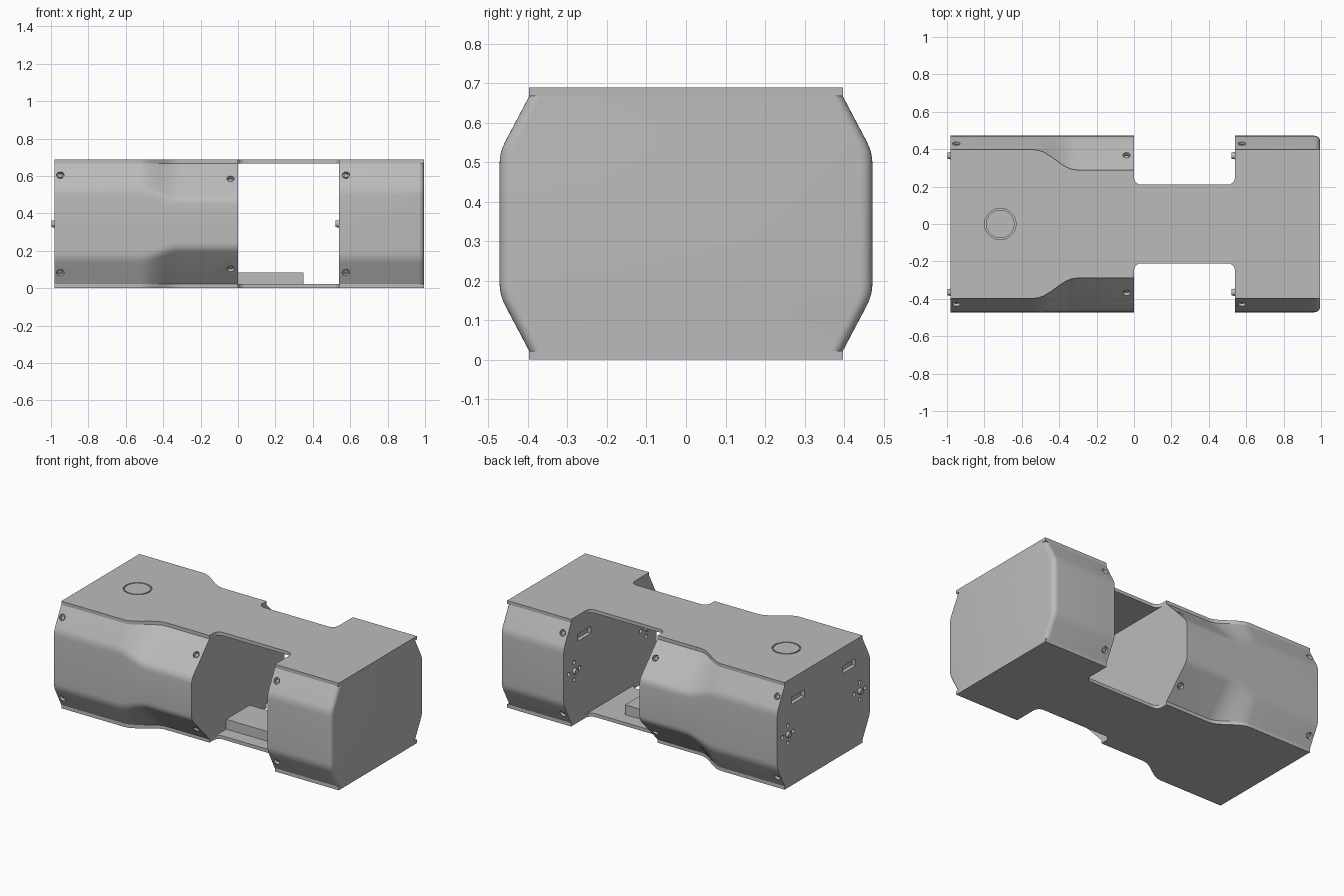
import bpy, bmesh, math
from mathutils import Vector, Matrix

cube = bpy.data.objects.get("Cube")
if cube:
    bpy.data.objects.remove(cube, do_unlink=True)

LOW, HIGH, TOP = 0.022, 0.667, 0.689     # inner plate faces and full height
MID = TOP / 2
SIDE, EDGE, WAIST = 0.472, 0.397, 0.29   # half widths

grey = bpy.data.materials.new("plain grey")
grey.use_nodes = True
grey.diffuse_color = (0.5, 0.5, 0.5, 1)
grey.node_tree.nodes["Principled BSDF"].inputs["Base Color"].default_value = (0.5, 0.5, 0.5, 1)


def finish(name, bm):
    bmesh.ops.recalc_face_normals(bm, faces=bm.faces[:])
    me = bpy.data.meshes.new(name)
    bm.to_mesh(me)
    bm.free()
    me.materials.append(grey)
    ob = bpy.data.objects.new(name, me)
    bpy.context.collection.objects.link(ob)
    return ob


def activate(ob):
    bpy.ops.object.select_all(action='DESELECT')
    ob.select_set(True)
    bpy.context.view_layer.objects.active = ob


def smooth(ob):
    activate(ob)
    bpy.ops.object.shade_smooth_by_angle(angle=math.radians(25))


def add_rod(bm, centre, normal, r, length, sides=20, tip=1.0):
    rot = Vector(normal).to_track_quat('Z', 'Y').to_matrix().to_4x4()
    bmesh.ops.create_cone(bm, cap_ends=True, segments=sides, radius1=r, radius2=r * tip,
                          depth=length, matrix=Matrix.Translation(centre) @ rot)


def add_box(bm, centre, size):
    bmesh.ops.create_cube(bm, size=1, matrix=Matrix.Translation(centre) @ Matrix.Diagonal((*size, 1)))


def cut(ob, cutter):
    cutter.hide_render = True
    mod = ob.modifiers.new("cut", 'BOOLEAN')
    mod.operation, mod.solver, mod.object = 'DIFFERENCE', 'EXACT', cutter
    activate(ob)
    bpy.ops.object.modifier_apply(modifier=mod.name)
    bpy.data.objects.remove(cutter, do_unlink=True)


def ease(x):
    """0 at the wide end, 1 at the waist."""
    t = min(max((x + 0.53) / 0.22, 0), 1)
    return t * t * (3 - 2 * t)


def section(x, waist, inset):
    """Eight-sided outline with rounded shoulders."""
    top = Vector((EDGE + (WAIST - EDGE) * waist - inset, HIGH))
    corner = Vector((SIDE - inset, 0.525 - 0.05 * waist))
    a = corner + (top - corner).normalized() * 0.03
    b = corner - Vector((0, 0.03))
    quarter = [top] + [a * (1 - t) ** 2 + corner * 2 * t * (1 - t) + b * t * t
                       for t in (0, 0.25, 0.5, 0.75, 1)]
    half = quarter + [Vector((p.x, TOP - p.y)) for p in reversed(quarter)]
    loop = half + [Vector((-p.x, p.y)) for p in reversed(half)]
    return [(x, p.x, p.y) for p in loop]


def loft(name, stations):
    bm = bmesh.new()
    rings = [[bm.verts.new(c) for c in section(*s)] for s in stations]
    n = len(rings[0])
    for r0, r1 in zip(rings, rings[1:]):
        for i in range(n):
            bm.faces.new((r0[i], r0[(i + 1) % n], r1[(i + 1) % n], r1[i]))
    bm.faces.new(rings[0])
    bm.faces.new(rings[-1])
    return finish(name, bm)


# Two housings: a long one that narrows to a waist, a short one with a rounded end
curve_x = [-0.53 + 0.22 * i / 10 for i in range(11)]
long_housing = loft("long_housing", [(x, ease(x), 0) for x in [-0.98] + curve_x + [0]])
R = 0.03
arc = [i * math.pi / 12 for i in range(7)]
short_housing = loft("short_housing", [(0.54, 0, 0)] +
                     [(0.995 - R + R * math.sin(a), 0, R * (1 - math.cos(a))) for a in arc])


# Screw places on the sloped faces: x, z and the waist amount
def screw_places(spots):
    for x, z, waist in spots:
        top_y = EDGE + (WAIST - EDGE) * waist
        run, drop = SIDE - top_y, HIGH - 0.525 + 0.05 * waist
        y = top_y + (HIGH - z) * run / drop
        for sy in (-1, 1):
            for sz in (-1, 1):
                yield Vector((x, sy * y, MID + sz * (z - MID))), Vector((0, sy * drop, sz * run)).normalized()


def detail(ob, end_x, spots):
    """Cut screw wells, slots and small holes, then add screws and end knobs."""
    cutter, screws, knobs = bmesh.new(), bmesh.new(), bmesh.new()
    for pos, normal in screw_places(spots):
        add_rod(cutter, pos, normal, 0.02, 0.04)
        add_rod(screws, pos - normal * 0.016, normal, 0.013, 0.012, 12, 0.8)
    for s in (-1, 1):
        add_box(cutter, (end_x, s * 0.26, 0.545), (0.05, 0.13, 0.045))
        add_rod(knobs, (end_x, s * 0.365, MID), (-1, 0, 0), 0.02, 0.036, 20, 0.9)
        for k in range(4):
            a = k * math.pi / 2
            add_rod(cutter, (end_x, s * 0.365 + 0.055 * math.cos(a), MID + 0.055 * math.sin(a)),
                    (-1, 0, 0), 0.013, 0.03, 12)
    name = ob.name.split("_")[0]
    cut(ob, finish("cutter", cutter))
    for o in (ob, finish(name + "_screws", screws), finish(name + "_end_knobs", knobs)):
        smooth(o)


detail(long_housing, -0.98, [(-0.95, 0.605, 0), (-0.04, 0.585, 1)])
detail(short_housing, 0.54, [(0.577, 0.605, 0)])


# Top and bottom plates share one outline with a narrow bridge
half = [(-0.98, EDGE)] + [(x, EDGE + (WAIST - EDGE) * ease(x)) for x in curve_x] + [(0, WAIST)]
half += [(0.04 - 0.04 * math.cos(a), 0.25 - 0.04 * math.sin(a)) for a in arc]
half += [(0.5 + 0.04 * math.sin(a), 0.25 - 0.04 * math.cos(a)) for a in arc]
half += [(0.54, EDGE), (0.995, EDGE)]
outline = half + [(x, -y) for x, y in reversed(half)]


def plate(name, z0, z1):
    bm = bmesh.new()
    face = bm.faces.new([bm.verts.new((x, y, z0)) for x, y in outline])
    new = bmesh.ops.extrude_face_region(bm, geom=[face])["geom"]
    bmesh.ops.translate(bm, vec=(0, 0, z1 - z0), verts=[v for v in new if isinstance(v, bmesh.types.BMVert)])
    return finish(name, bm)


bottom_plate = plate("bottom_plate", 0, LOW)
top_plate = plate("top_plate", HIGH, TOP)

# Round button sitting in a well in the top plate
well = bmesh.new()
add_rod(well, (-0.715, 0, TOP), (0, 0, 1), 0.084, 0.024, 48)
cut(top_plate, finish("well", well))
button = bmesh.new()
add_rod(button, (-0.715, 0, TOP - 0.006), (0, 0, 1), 0.076, 0.012, 48)
for o in (bottom_plate, top_plate, finish("round_button", button)):
    smooth(o)

# Low box on the bridge
box = bmesh.new()
add_box(box, (0.17, 0, 0.053), (0.36, 0.24, 0.064))
finish("bridge_box", box)
